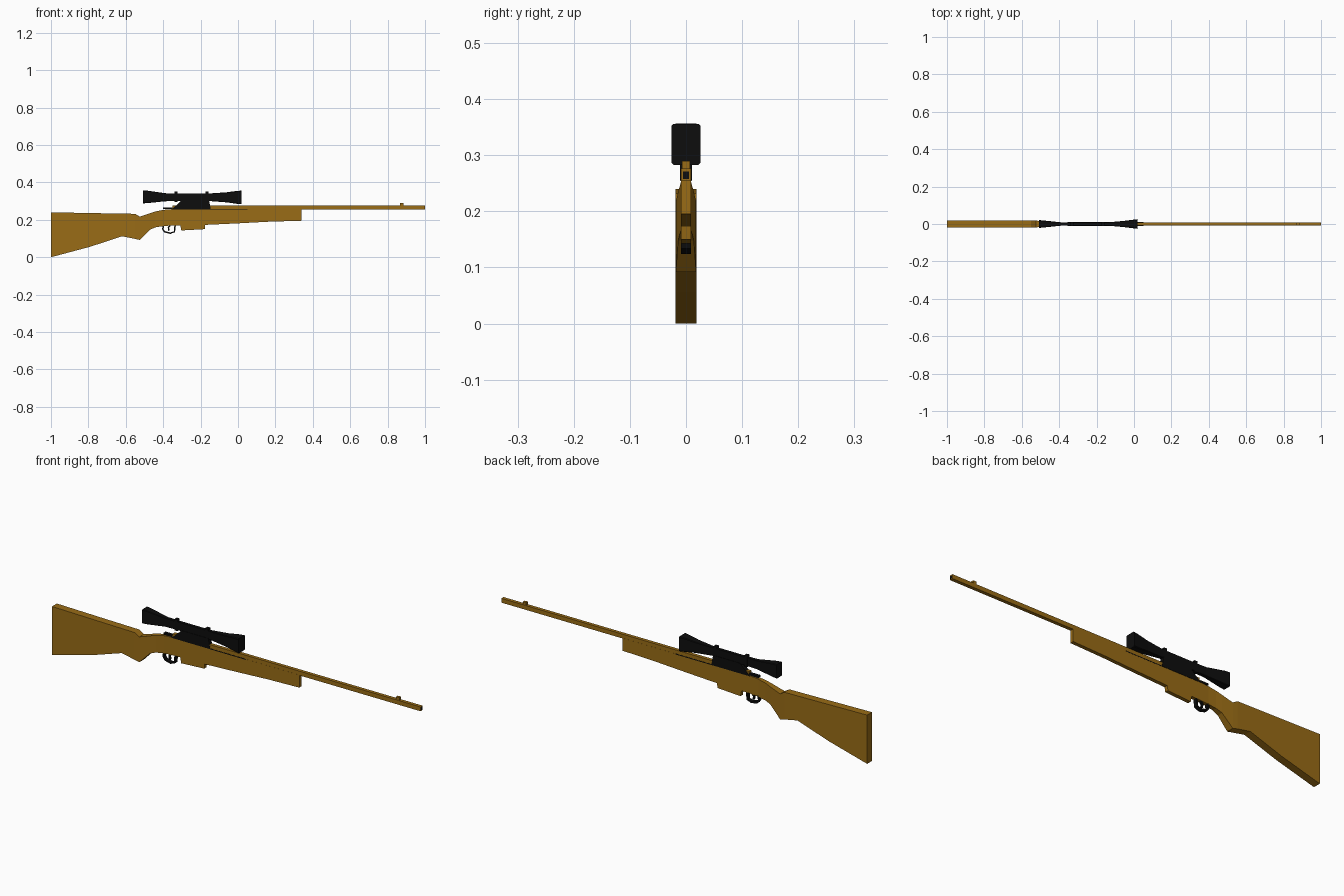
import bpy, bmesh
from mathutils import Vector

if "Cube" in bpy.data.objects:
    bpy.data.objects.remove(bpy.data.objects["Cube"])


def material(name, rgb):
    m = bpy.data.materials.new(name)
    m.diffuse_color = (*rgb, 1)
    m.use_nodes = True
    m.node_tree.nodes["Principled BSDF"].inputs["Base Color"].default_value = m.diffuse_color
    return m


WOOD = material("golden_wood", (0.32, 0.15, 0.008))
BLACK = material("black_metal", (0.004, 0.004, 0.004))


def finish(name, bm, mat):
    bmesh.ops.recalc_face_normals(bm, faces=bm.faces)
    mesh = bpy.data.meshes.new(name)
    bm.to_mesh(mesh)
    bm.free()
    mesh.materials.append(mat)
    ob = bpy.data.objects.new(name, mesh)
    bpy.context.collection.objects.link(ob)
    return ob


def loft(name, stations, mat, cut=0.0):
    """Skin sections (x, z_low, z_high, half_width); cut chamfers the corners."""
    bm = bmesh.new()
    rings = []
    for x, lo, hi, w in stations:
        c = cut * w
        if c:
            pts = [(-w, lo + c), (-w + c, lo), (w - c, lo), (w, lo + c),
                   (w, hi - c), (w - c, hi), (-w + c, hi), (-w, hi - c)]
        else:
            pts = [(-w, lo), (w, lo), (w, hi), (-w, hi)]
        rings.append([bm.verts.new((x, y, z)) for y, z in pts])
    n = len(rings[0])
    for a, b in zip(rings, rings[1:]):
        for i in range(n):
            bm.faces.new((a[i], a[(i + 1) % n], b[(i + 1) % n], b[i]))
    bm.faces.new(rings[0])
    bm.faces.new(rings[-1])
    return finish(name, bm, mat)


def plate(name, profile, w, mat):
    """Extrude an x-z outline to half width w on both sides."""
    bm = bmesh.new()
    face = bm.faces.new([bm.verts.new((x, -w, z)) for x, z in profile])
    out = bmesh.ops.extrude_face_region(bm, geom=[face])["geom"]
    verts = [v for v in out if isinstance(v, bmesh.types.BMVert)]
    bmesh.ops.translate(bm, verts=verts, vec=(0, 2 * w, 0))
    return finish(name, bm, mat)


def box(name, x0, x1, z0, z1, w, mat):
    return loft(name, [(x0, z0, z1, w), (x1, z0, z1, w)], mat)


def strip(name, path, thick, w, mat):
    """Flat band of given thickness that follows an x-z path."""
    pts = [Vector(p) for p in path]
    left, right = [], []
    for i, p in enumerate(pts):
        d = (pts[min(i + 1, len(pts) - 1)] - pts[max(i - 1, 0)]).normalized()
        n = Vector((-d.y, d.x)) * thick / 2
        left.append(p + n)
        right.append(p - n)
    return plate(name, left + right[::-1], w, mat)


# Stock: wide butt, tapering through the grip into a slim fore-end
loft("stock", [
    (-1.00, 0.000, 0.240, 0.019), (-0.79, 0.056, 0.236, 0.019),
    (-0.62, 0.112, 0.233, 0.019), (-0.55, 0.098, 0.232, 0.019),
    (-0.525, 0.092, 0.217, 0.018), (-0.47, 0.148, 0.235, 0.014),
    (-0.44, 0.160, 0.245, 0.011), (-0.40, 0.166, 0.253, 0.009),
    (-0.35, 0.170, 0.257, 0.009), (-0.17, 0.173, 0.257, 0.009),
    (0.00, 0.181, 0.257, 0.009), (0.17, 0.190, 0.257, 0.009),
    (0.34, 0.195, 0.257, 0.009)], WOOD)

# Barrel, front sight and bore
box("barrel", -0.35, 1.0, 0.255, 0.276, 0.0085, WOOD)
box("front_sight", 0.866, 0.884, 0.274, 0.290, 0.007, WOOD)
box("bore", 0.98, 1.0005, 0.258, 0.271, 0.005, BLACK)

# Magazine under the receiver
plate("magazine", [(-0.31, 0.18), (-0.303, 0.143), (-0.178, 0.150),
                   (-0.174, 0.18)], 0.009, WOOD)

# Trigger guard and trigger
strip("trigger_guard", [(-0.398, 0.172), (-0.402, 0.150), (-0.393, 0.136),
                        (-0.362, 0.128), (-0.340, 0.136), (-0.336, 0.172)],
      0.008, 0.009, BLACK)
strip("trigger", [(-0.362, 0.172), (-0.372, 0.158), (-0.369, 0.142)],
      0.008, 0.005, BLACK)

# Bolt and thin receiver seam
box("bolt", -0.40, -0.34, 0.258, 0.267, 0.008, BLACK)
box("receiver_seam", -0.15, 0.05, 0.254, 0.258, 0.0094, BLACK)

# Scope mount and scope
plate("scope_mount", [(-0.355, 0.255), (-0.145, 0.255), (-0.155, 0.305),
                      (-0.30, 0.305)], 0.0105, BLACK)
loft("scope", [
    (-0.508, 0.288, 0.357, 0.021), (-0.485, 0.289, 0.356, 0.019),
    (-0.39, 0.299, 0.342, 0.009), (-0.33, 0.300, 0.341, 0.008),
    (-0.15, 0.300, 0.341, 0.008), (-0.06, 0.293, 0.347, 0.016),
    (-0.01, 0.286, 0.354, 0.022), (0.02, 0.283, 0.356, 0.026)],
    BLACK, cut=0.15)
for i, x in enumerate((-0.332, -0.165)):
    box(f"scope_ring_{i + 1}", x - 0.008, x + 0.008, 0.296, 0.351, 0.0095, BLACK)
